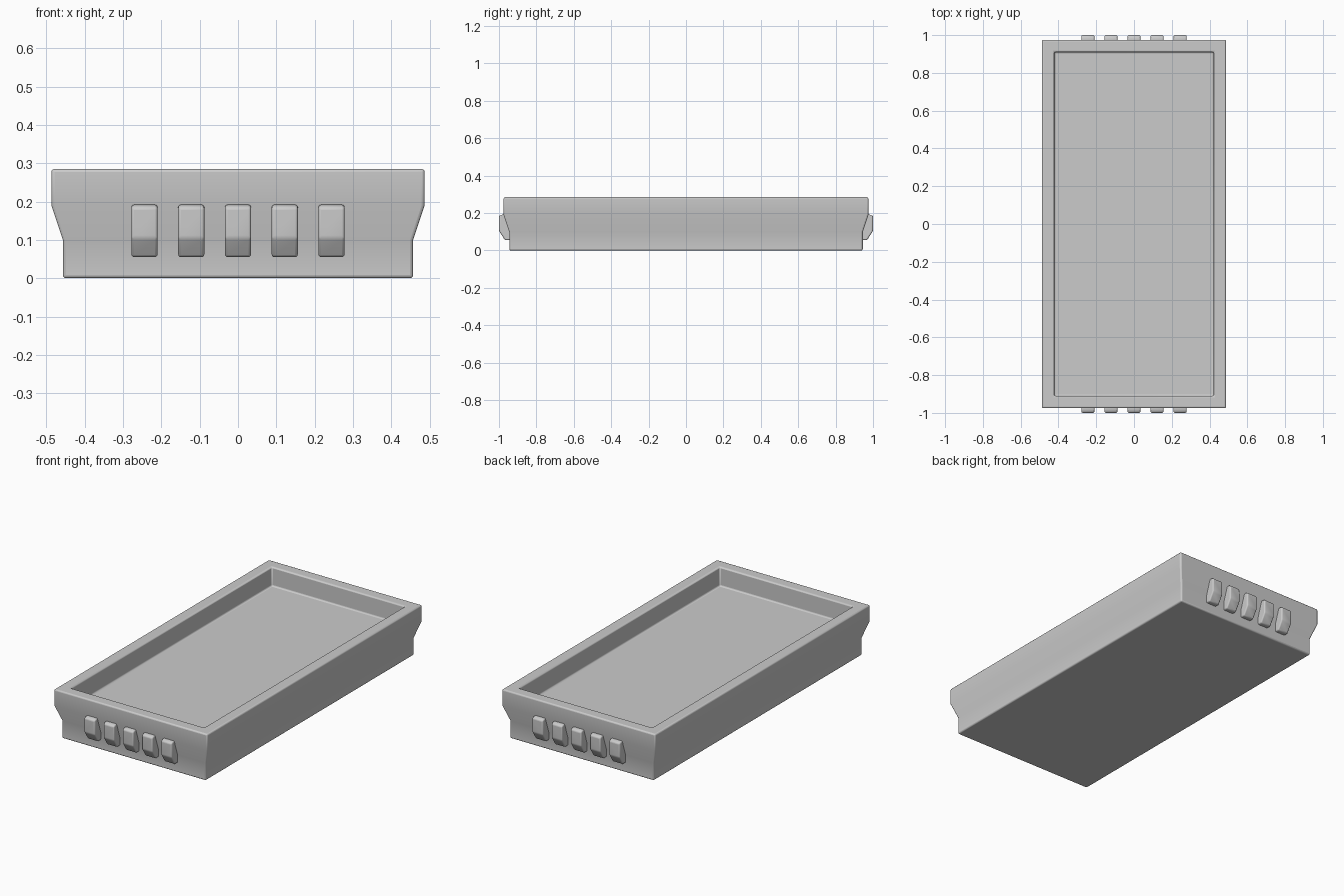
import bpy, bmesh, math

cube = bpy.data.objects.get("Cube")
if cube:
    bpy.data.objects.remove(cube, do_unlink=True)

grey = bpy.data.materials.new("plain grey")
grey.use_nodes = True
colour = (0.6, 0.6, 0.6, 1)
grey.diffuse_color = colour
grey.node_tree.nodes["Principled BSDF"].inputs["Base Color"].default_value = colour


def finish(name, bm, bevel, angle):
    bmesh.ops.recalc_face_normals(bm, faces=bm.faces)
    mesh = bpy.data.meshes.new(name)
    bm.to_mesh(mesh)
    bm.free()
    mesh.materials.append(grey)
    obj = bpy.data.objects.new(name, mesh)
    bpy.context.collection.objects.link(obj)
    mod = obj.modifiers.new("soft edges", "BEVEL")
    mod.width = bevel
    mod.segments = 3
    mod.limit_method = "ANGLE"
    mod.angle_limit = math.radians(angle)
    bpy.ops.object.select_all(action="DESELECT")
    obj.select_set(True)
    bpy.context.view_layer.objects.active = obj
    bpy.ops.object.shade_smooth_by_angle(angle=math.radians(40))
    return obj


# Tray: rectangular loops running up the outside, over the rim, down to the floor
bm = bmesh.new()
half_x, half_y = 0.487, 0.975
profile = [(0.03, 0), (0.03, 0.1), (0, 0.19), (0, 0.285), (0.065, 0.285), (0.065, 0.175)]
loops = []
for inset, z in profile:
    x, y = half_x - inset, half_y - inset
    loops.append([bm.verts.new((sx * x, sy * y, z))
                  for sx, sy in ((-1, -1), (1, -1), (1, 1), (-1, 1))])
for low, high in zip(loops, loops[1:]):
    for i in range(4):
        j = (i + 1) % 4
        bm.faces.new((low[i], low[j], high[j], high[i]))
bm.faces.new(loops[0][::-1])
bm.faces.new(loops[-1])
finish("tray", bm, 0.008, 30)

# Grip ribs: a side profile extruded across, five at each end
rib_profile = [(0.93, 0.055), (0.968, 0.055), (1.0, 0.105), (1.0, 0.185), (0.985, 0.192), (0.93, 0.192)]
rib_half = 0.034
for end, side in (("front", -1), ("back", 1)):
    for n in range(5):
        bm = bmesh.new()
        x = (n - 2) * 0.122
        face = bm.faces.new([bm.verts.new((x - rib_half, side * y, z)) for y, z in rib_profile])
        moved = bmesh.ops.extrude_face_region(bm, geom=[face])["geom"]
        verts = [v for v in moved if isinstance(v, bmesh.types.BMVert)]
        bmesh.ops.translate(bm, verts=verts, vec=(2 * rib_half, 0, 0))
        finish(f"{end}_rib_{n + 1}", bm, 0.007, 20)
